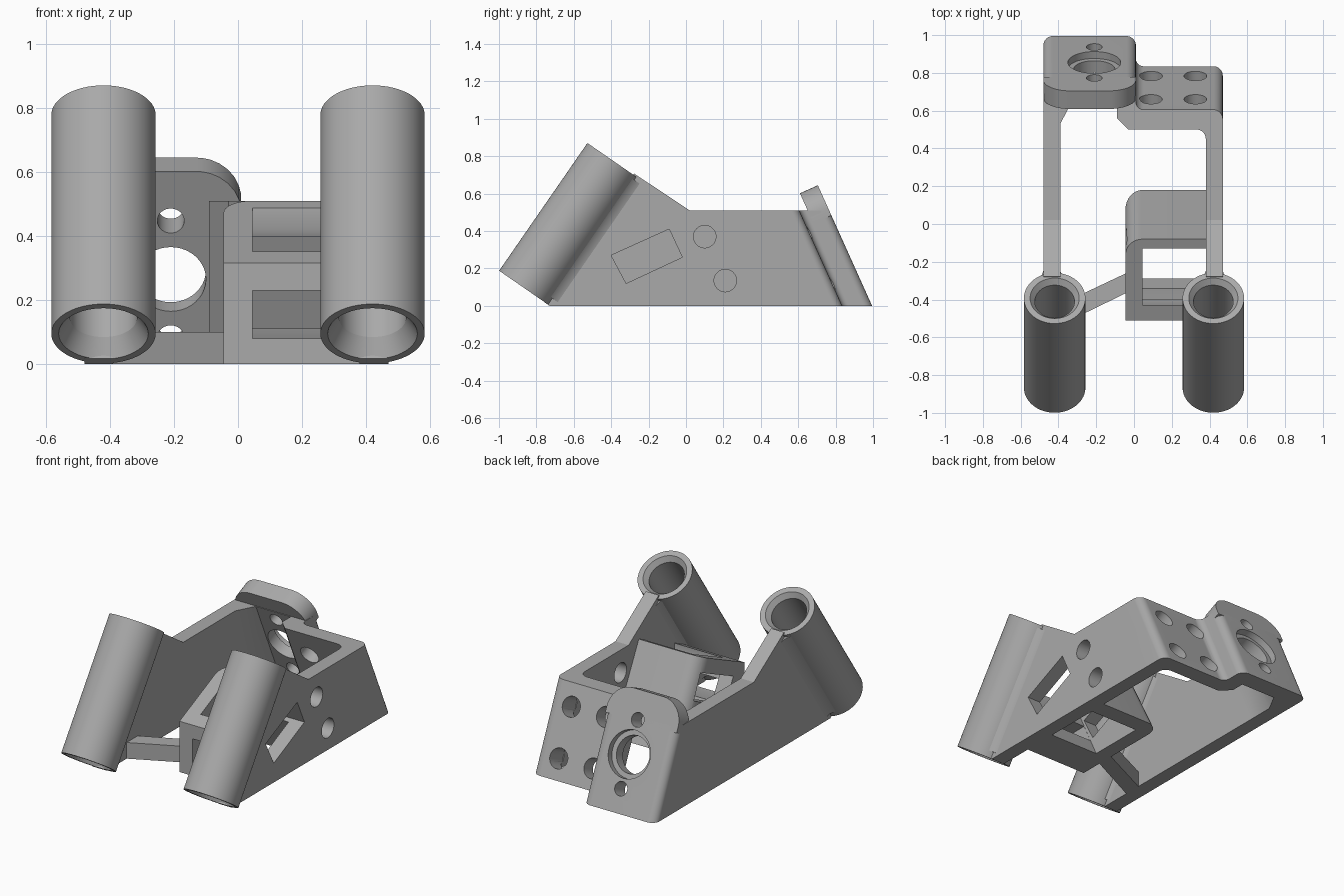
import bpy, bmesh, math
from mathutils import Vector

cube = bpy.data.objects.get("Cube")
if cube:
    bpy.data.objects.remove(cube)

grey = bpy.data.materials.new("plain_grey")
grey.use_nodes = True
tone = (0.4, 0.4, 0.4, 1)
grey.diffuse_color = tone
grey.node_tree.nodes["Principled BSDF"].inputs["Base Color"].default_value = tone

# Shared dimensions and directions
WALL_TOP = 0.51
LEAN = 0.45                                   # backward lean of the rear plates
UP_PLATE = Vector((0, -LEAN, 1)).normalized()
OUT_PLATE = Vector((0, 1, LEAN)).normalized()
TUBE_AXIS = Vector((0, 0.569, 0.823)).normalized()
TUBE_BACK = Vector((0, TUBE_AXIS.z, -TUBE_AXIS.y))
TUBE_BASE = Vector((0, -0.865, 0.095))
TUBE_R, TUBE_LEN, TUBE_X = 0.163, 0.83, 0.42


def make(name, bm):
    bmesh.ops.recalc_face_normals(bm, faces=bm.faces)
    mesh = bpy.data.meshes.new(name)
    bm.to_mesh(mesh)
    bm.free()
    mesh.materials.append(grey)
    obj = bpy.data.objects.new(name, mesh)
    bpy.context.collection.objects.link(obj)
    return obj


def rounded(corners, steps=8):
    """Outline from (u, v, radius) corners."""
    out = []
    for i, (u, v, r) in enumerate(corners):
        p = Vector((u, v))
        if not r:
            out.append(p)
            continue
        a = (Vector(corners[i - 1][:2]) - p).normalized()
        b = (Vector(corners[(i + 1) % len(corners)][:2]) - p).normalized()
        half = a.angle(b) / 2
        center = p + (a + b).normalized() * r / math.sin(half)
        start, end = p + a * r / math.tan(half), p + b * r / math.tan(half)
        for k in range(steps + 1):
            d = start.lerp(end, k / steps) - center
            out.append(center + d.normalized() * r)
    return out


def circle(u, v, r, n=40):
    return [(u + r * math.cos(math.tau * k / n), v + r * math.sin(math.tau * k / n)) for k in range(n)]


def along_x(u, v, h):
    return Vector((h, u, v))


def leaning(u, v, h):
    return Vector((u, v - LEAN * h, h))


def upright(u, v, h):
    return Vector((u, v, h))


def on_plate(back_y):
    return lambda u, v, h: Vector((u, back_y, 0)) + UP_PLATE * v + OUT_PLATE * h


def prism(name, outline, lo, hi, place):
    bm = bmesh.new()
    rings = [[bm.verts.new(place(p[0], p[1], h)) for p in outline] for h in (lo, hi)]
    bm.faces.new(rings[0])
    bm.faces.new(rings[1])
    for i in range(len(outline)):
        bm.faces.new((rings[0][i - 1], rings[0][i], rings[1][i], rings[1][i - 1]))
    return make(name, bm)


def cut(obj, *cutters):
    for c in cutters:
        mod = obj.modifiers.new("cut", "BOOLEAN")
        mod.operation, mod.solver, mod.object = "DIFFERENCE", "EXACT", c
    bpy.context.view_layer.update()
    mesh = bpy.data.meshes.new_from_object(obj.evaluated_get(bpy.context.evaluated_depsgraph_get()))
    obj.modifiers.clear()
    obj.data = mesh


helpers = []


def cutter(*args):
    c = prism("cutter", *args)
    c.hide_render = True
    helpers.append(c)
    return c


# Slanted tubes with countersunk bores, and the webs joining them to the walls
def tube(name, x):
    profile = [(TUBE_R, 0), (TUBE_R, TUBE_LEN), (0.13, TUBE_LEN), (0.105, TUBE_LEN - 0.03),
               (0.105, 0.06), (0.14, 0)]
    bm = bmesh.new()
    n, rings = 64, []
    for k in range(n):
        a = math.tau * k / n
        spoke = Vector((math.cos(a), 0, 0)) + TUBE_BACK * math.sin(a)
        base = TUBE_BASE + Vector((x, 0, 0))
        rings.append([bm.verts.new(base + spoke * r + TUBE_AXIS * w) for r, w in profile])
    for k in range(n):
        for j in range(len(profile)):
            bm.faces.new((rings[k - 1][j - 1], rings[k - 1][j], rings[k][j], rings[k][j - 1]))
    make(name, bm)


wall_outline = [(-0.73, 0), (-0.755, 0.018), (-0.277, 0.707), (0.02, WALL_TOP), (0.45, WALL_TOP), (0.68, 0)]
web_outline = [(-0.08, 0.135), (0.08, 0.135), (0.055, 0.16), (0.045, 0.19), (-0.045, 0.19), (-0.055, 0.16)]
walls = {}
for side, s, x0, x1 in (("left", 1, 0.38, 0.47), ("right", -1, -0.48, -0.39)):
    tube(side + "_tube", s * TUBE_X)
    prism(side + "_tube_web", web_outline, 0.04, TUBE_LEN - 0.02,
          lambda u, v, h: TUBE_BASE + Vector((u + (x0 + x1) / 2, 0, 0)) + TUBE_BACK * v + TUBE_AXIS * h)
    walls[side] = prism(side + "_side_wall", wall_outline, x0, x1, along_x)

# Tilted window and two round holes in the left wall
window = cutter([(-0.4, 0.27), (-0.09, 0.41), (-0.02, 0.26), (-0.32, 0.12)], -0.2, 0.6, along_x)
cut(walls["left"], window,
    cutter(circle(0.10, 0.37, 0.06), 0.3, 0.6, along_x),
    cutter(circle(0.21, 0.135, 0.06), 0.3, 0.6, along_x))

# Leaning rear wall with a step between its two plates
rear_outline = rounded([
    (0.47, 0.6, 0), (0.47, 0.835, 0.05), (0.01, 0.835, 0.04), (0.01, 0.995, 0.05),
    (-0.48, 0.995, 0.05), (-0.48, 0.6, 0), (-0.39, 0.6, 0), (-0.39, 0.76, 0), (-0.33, 0.875, 0),
    (-0.09, 0.875, 0), (-0.09, 0.79, 0), (-0.03, 0.73, 0), (0.38, 0.73, 0.05), (0.38, 0.6, 0)])
rear = prism("rear_wall", rear_outline, 0, WALL_TOP, leaning)

# Rounded upper end of the right rear plate
plate = on_plate(0.995)
top = prism("rear_plate_top", rounded([(-0.48, 0.53, 0), (0.01, 0.53, 0), (0.01, 0.707, 0.14),
                                       (-0.48, 0.707, 0.14)]), -0.105, 0, plate)

# Sensor bore with counterbore, its screw holes, and four mounting holes
mid = 0.34
sensor_cuts = [cutter(circle(-0.21, mid, 0.11), -0.3, 0.1, plate),
               cutter(circle(-0.21, mid, 0.14), -0.04, 0.1, plate)]
screw_cuts = [cutter(circle(-0.21, mid + d, 0.042), -0.3, 0.1, plate) for d in (-0.2, 0.2)]
mount_cuts = [cutter(circle(x, v, 0.06), -0.14, 0.1, on_plate(0.835))
              for x in (0.09, 0.325) for v in (0.125, 0.425)]
cut(rear, *sensor_cuts, *screw_cuts, *mount_cuts)
cut(top, screw_cuts[1])

# Hollow holder block beside the left wall
block = prism("holder_block", [(-0.51, 0), (-0.51, 0.315), (-0.08, WALL_TOP), (0.18, 0)],
              -0.045, 0.39, along_x)
bm = bmesh.new()
bm.from_mesh(block.data)
corner = [e for e in bm.edges if all(v.co.x < 0 and v.co.y > -0.1 for v in e.verts)]
bmesh.ops.bevel(bm, geom=corner, offset=0.09, segments=8, profile=0.5, affect="EDGES")
bm.to_mesh(block.data)
bm.free()
pocket = cutter([(-0.28, -0.02), (-0.43, 0.3), (-0.43, 0.6), (-0.13, 0.6), (-0.13, 0.42), (0.08, -0.02)],
                0.045, 0.38, along_x)
slot = cutter([(-0.6, 0.08), (-0.6, 0.23), (-0.3, 0.23), (-0.3, 0.12), (-0.48, 0.08)], 0.046, 0.379, along_x)
cut(block, pocket, slot, window)

# Low diagonal brace from the right wall to the block
prism("cross_brace", [(-0.4, -0.43), (-0.03, -0.255), (-0.03, -0.36), (-0.4, -0.54)], 0, 0.1, upright)

# Remove cutters and smooth the round surfaces
for c in helpers:
    bpy.data.objects.remove(c)
bpy.ops.object.select_all(action="DESELECT")
for obj in bpy.context.collection.objects:
    if obj.type == "MESH":
        obj.select_set(True)
        bpy.context.view_layer.objects.active = obj
bpy.ops.object.shade_smooth_by_angle(angle=math.radians(30))
